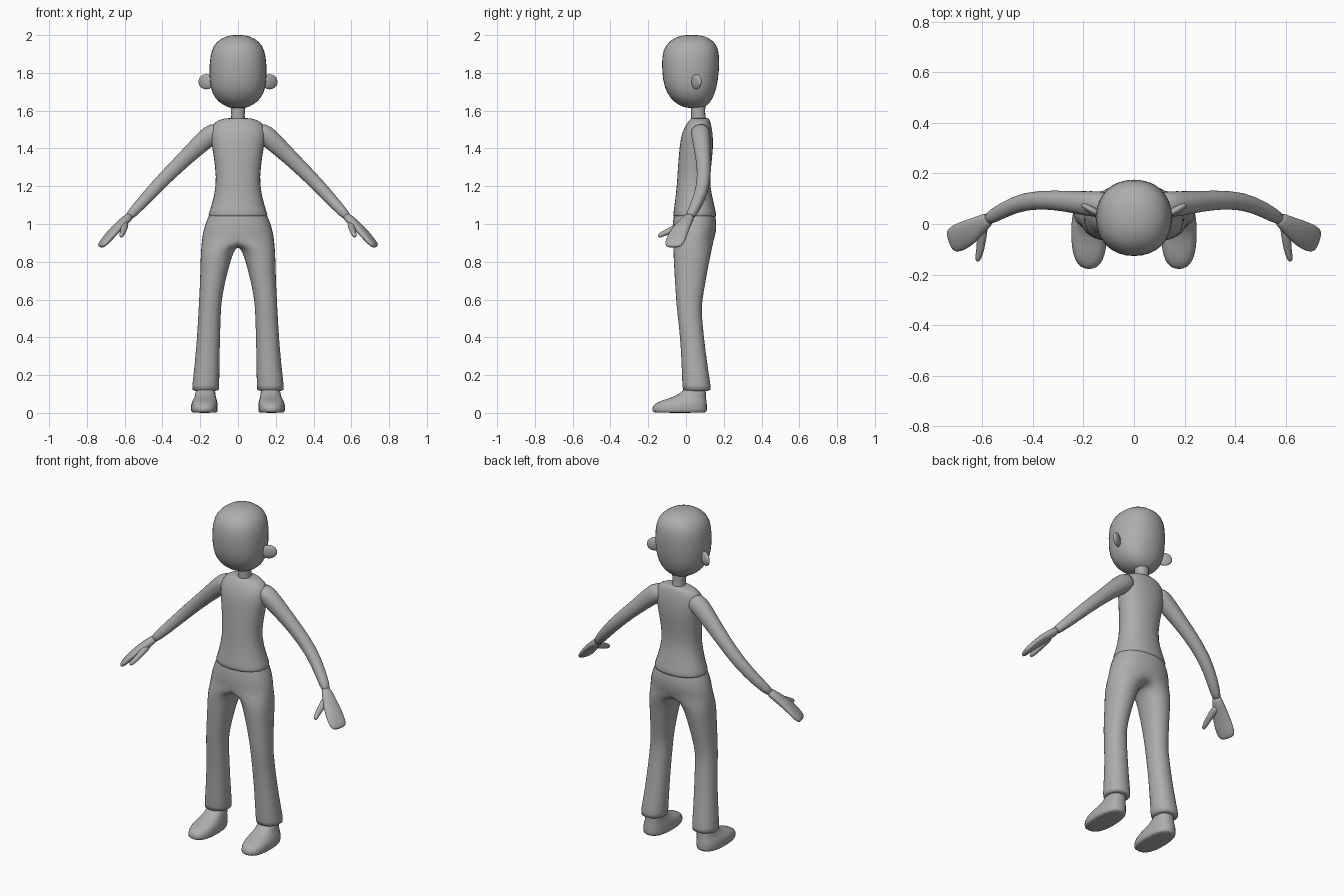
import bpy, bmesh
from math import sin, cos, tau, radians
from mathutils import Vector

if "Cube" in bpy.data.objects:
    bpy.data.objects.remove(bpy.data.objects["Cube"], do_unlink=True)

N = 16  # points around every cross-section

grey = bpy.data.materials.new("plain grey")
grey.use_nodes = True
grey.diffuse_color = (0.42, 0.42, 0.42, 1)
grey.node_tree.nodes["Principled BSDF"].inputs["Base Color"].default_value = grey.diffuse_color


def ring(centre, u, v, power=2.2):
    """Rounded cross-section, starting at -v and turning towards +u."""
    pts = []
    for i in range(N):
        a = tau * i / N
        s, c = sin(a), -cos(a)
        e = 2 / power
        s = abs(s) ** e * (1 if s > 0 else -1)
        c = abs(c) ** e * (1 if c > 0 else -1)
        pts.append(centre + u * s + v * c)
    return pts


def level(x, hx, y0, y1, z, power=2.2):
    """Horizontal cross-section from its side, front and back limits."""
    return ring(Vector((x, (y0 + y1) / 2, z)), Vector((hx, 0, 0)),
                Vector((0, (y1 - y0) / 2, 0)), power)


def finish(obj, mirror):
    obj.data.materials.append(grey)
    if mirror:
        m = obj.modifiers.new("mirror", 'MIRROR')
        m.use_clip = True
        m.merge_threshold = 0.0005
    obj.modifiers.new("round", 'SUBSURF').levels = 1
    obj.modifiers["round"].render_levels = 1
    for p in obj.data.polygons:
        p.use_smooth = True


def loft(name, rings, mirror=False, caps=(True, True)):
    """Skin a row of cross-sections, leaving the mirror plane open."""
    bm = bmesh.new()
    rows = [[bm.verts.new(p) for p in r] for r in rings]
    for a, b in zip(rows, rows[1:]):
        for i in range(N):
            j = (i + 1) % N
            quad = (a[i], a[j], b[j], b[i])
            if not (mirror and all(abs(q.co.x) < 1e-5 for q in quad)):
                bm.faces.new(quad)
    for use, row in zip(caps, (rows[0], rows[-1])):
        if use:
            bm.faces.new(row)
    loose = [v for v in bm.verts if not v.link_faces]
    bmesh.ops.delete(bm, geom=loose, context='VERTS')
    bmesh.ops.recalc_face_normals(bm, faces=bm.faces)
    mesh = bpy.data.meshes.new(name)
    bm.to_mesh(mesh)
    bm.free()
    obj = bpy.data.objects.new(name, mesh)
    bpy.context.collection.objects.link(obj)
    finish(obj, mirror)
    return obj


def limb(name, path):
    """Mirrored tube through (x, y, z, thickness, breadth) points."""
    pts = [Vector(p[:3]) for p in path]
    rings = []
    for i, p in enumerate(path):
        d = (pts[min(i + 1, len(pts) - 1)] - pts[max(i - 1, 0)]).normalized()
        v = Vector((0.25, 1, 0.1))
        v = (v - d * v.dot(d)).normalized()
        rings.append(ring(pts[i], d.cross(v) * p[3], v * p[4]))
    return loft(name, rings, True)


# Head: (half width, front, back, height)
loft("head", [level(0, *s) for s in (
    (.04, .0, .09, 1.612), (.085, -.045, .12, 1.632), (.125, -.085, .145, 1.665),
    (.15, -.118, .165, 1.72), (.156, -.13, .178, 1.8), (.152, -.132, .181, 1.89),
    (.132, -.112, .168, 1.95), (.088, -.065, .125, 1.985), (.035, -.015, .075, 2.002))])

# Neck
loft("neck", [level(0, *s) for s in (
    (.042, .025, .115, 1.52), (.036, .027, .105, 1.56),
    (.036, .026, .1, 1.6), (.05, .02, .11, 1.66))])

# Ears: flat blades turned backwards
bpy.ops.mesh.primitive_uv_sphere_add(segments=12, ring_count=8, radius=1)
ear = bpy.context.object
ear.name = "ears"
for v in ear.data.vertices:
    v.co = Vector((v.co.x * .05, v.co.y * .017, v.co.z * .041))
    v.co.rotate(Vector((1, 0, 0)).rotation_difference(Vector((cos(radians(30)), sin(radians(30)), 0))))
    v.co += Vector((.168, .055, 1.753))
finish(ear, True)

# Shirt body
loft("torso", [level(0, *s) for s in (
    (.05, .03, .12, 1.562), (.1, .02, .125, 1.554), (.138, .0, .134, 1.53),
    (.152, -.025, .143, 1.48), (.14, -.036, .147, 1.41), (.122, -.045, .134, 1.3),
    (.117, -.05, .126, 1.2), (.142, -.063, .153, 1.1), (.162, -.071, .163, 1.045),
    (.164, -.071, .164, 1.035))])

# Arms, hands and thumbs
limb("arms", (
    (.09, .075, 1.5, .045, .05), (.145, .078, 1.475, .058, .053),
    (.22, .085, 1.405, .047, .045), (.32, .096, 1.31, .04, .038),
    (.43, .094, 1.2, .036, .036), (.52, .055, 1.1, .03, .031), (.59, .012, 1.025, .024, .026)))
limb("hands", (
    (.565, .028, 1.05, .022, .025), (.605, .0, 1.012, .024, .035),
    (.645, -.028, .975, .023, .05), (.69, -.052, .925, .02, .056),
    (.718, -.065, .892, .017, .052), (.73, -.068, .878, .01, .035)))
limb("thumbs", (
    (.595, .0, 1.005, .018, .02), (.603, -.05, .982, .018, .02),
    (.608, -.1, .958, .014, .016), (.617, -.135, .941, .013, .013), (.62, -.148, .934, .007, .007)))


# Trousers: half hips split at the crotch into one leg, then mirrored
def half_hip(hx, y0, y1, z, drop=0):
    pts = level(0, hx, y0, y1, z)
    for i in range(N):
        t = (i - N // 2) / (N // 2)
        if i in (0, N // 2):
            pts[i].x = 0
        elif t > 0:
            pts[i] = Vector((0, y1 + (y0 - y1) * t, z - drop * sin(t * tau / 2) ** .6))
    return pts


hips = [half_hip(*s) for s in (
    (.145, -.062, .152, 1.07), (.174, -.073, .164, 1.01),
    (.188, -.075, .162, .96), (.194, -.072, .152, .925, .045))]
legs = [level(*s) for s in (
    (.109, .089, -.069, .138, .86), (.121, .079, -.066, .122, .79),
    (.134, .068, -.06, .106, .7), (.146, .061, -.054, .088, .6),
    (.15, .06, -.048, .082, .54), (.156, .062, -.032, .096, .4),
    (.163, .066, -.025, .112, .27), (.172, .074, -.02, .135, .125), (.172, .073, -.019, .134, .115))]
loft("trousers", hips + legs, True, (False, True))

# Shoes
loft("shoes", [level(*s, 2.5) for s in (
    (.178, .066, -.172, .108, 0), (.178, .071, -.181, .113, .006),
    (.178, .073, -.183, .114, .035), (.177, .069, -.155, .112, .058),
    (.174, .06, -.09, .108, .078), (.172, .052, -.03, .106, .1), (.172, .054, -.01, .108, .135))], True)
